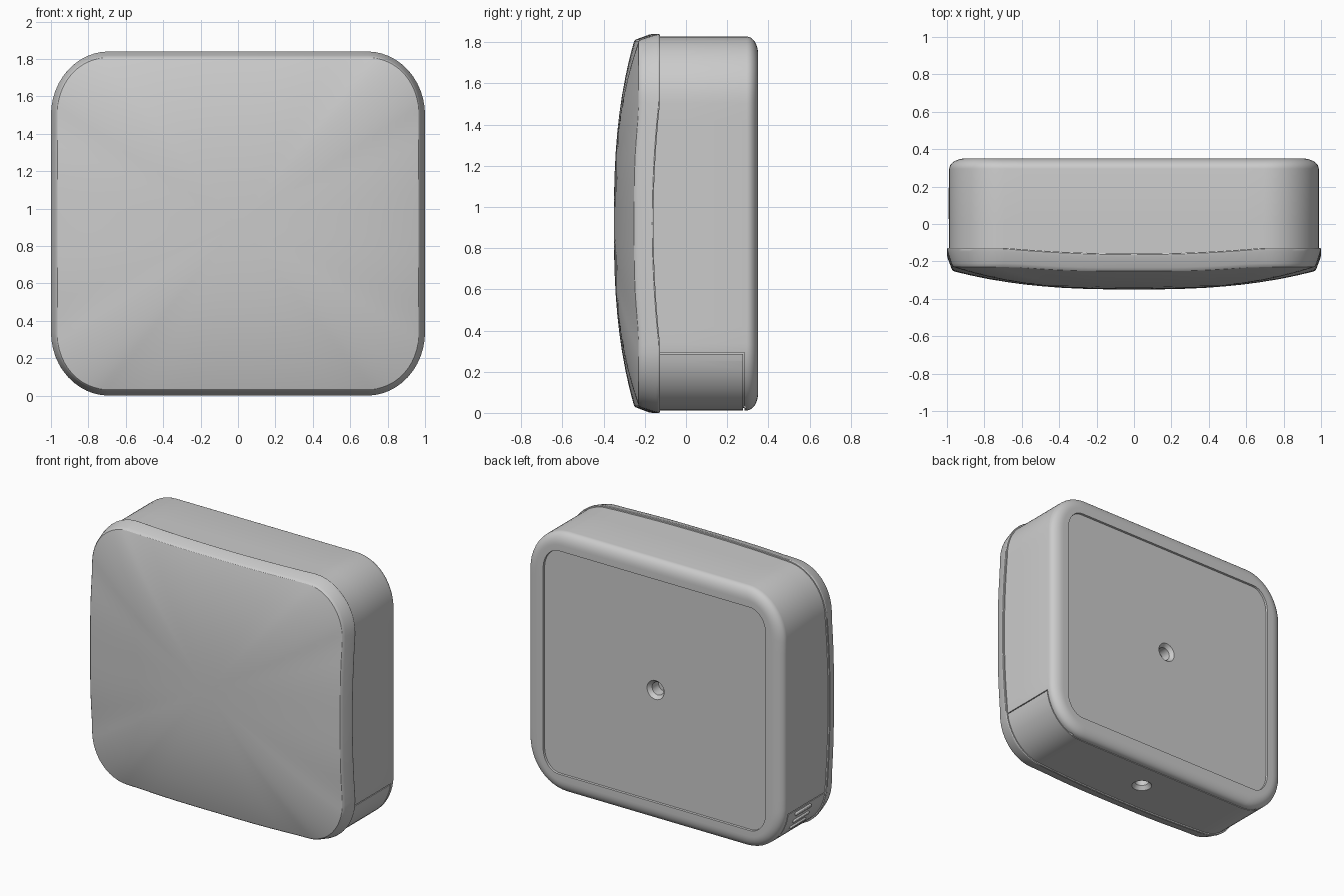
import bpy, bmesh
from math import sin, cos, pi, atan2, radians

if "Cube" in bpy.data.objects:
    bpy.data.objects.remove(bpy.data.objects["Cube"])

MID = 0.92          # half height of the case
CORNER, SIDE = 12, 14


def outline(inset=0.0):
    """Rounded rectangle as (x, z, bow); bow is 0 on corners and 1 mid-side."""
    w, h = 1 - inset, MID - inset
    a, b = 0.31 - 1.35 * inset, 0.34 - 1.35 * inset
    corners = []
    for k, (sx, sz) in enumerate([(1, 1), (-1, 1), (-1, -1), (1, -1)]):
        angles = [(k + j / CORNER) * pi / 2 for j in range(CORNER + 1)]
        corners.append([(sx * (w - a) + a * cos(t), sz * (h - b) + b * sin(t), 0) for t in angles])
    pts = []
    for k in range(4):
        pts += corners[k]
        p, q = corners[k][-1], corners[(k + 1) % 4][0]
        for j in range(1, SIDE):
            s = j / SIDE
            pts.append((p[0] + (q[0] - p[0]) * s, p[1] + (q[1] - p[1]) * s, 4 * s * (1 - s)))
    return pts


def ring(inset, y, bow=0.0, soft=False, scale=1.0):
    out = []
    for x, z, b in outline(inset):
        if soft:
            b = b * b * (3 - 2 * b)
        out.append((x * scale, y + bow * b, MID + z * scale))
    return out


def loft(name, rings, caps=True, closed=False, cut_z=None):
    """Skin a stack of equal rings, optionally fanned shut at both ends."""
    bm = bmesh.new()
    vs = [[bm.verts.new(c) for c in r] for r in rings]
    n = len(rings[0])
    pairs = list(zip(vs, vs[1:])) + ([(vs[-1], vs[0])] if closed else [])
    for r0, r1 in pairs:
        for i in range(n):
            j = (i + 1) % n
            bm.faces.new((r0[i], r0[j], r1[j], r1[i]))
    if caps:
        for r in (vs[0], vs[-1]):
            c = bm.verts.new([sum(v.co[k] for v in r) / n for k in range(3)])
            for i in range(n):
                bm.faces.new((r[i], r[(i + 1) % n], c))
    if cut_z is not None:
        bmesh.ops.bisect_plane(bm, geom=bm.verts[:] + bm.edges[:] + bm.faces[:],
                               plane_co=(0, 0, cut_z), plane_no=(0, 0, 1), clear_outer=True)
        bmesh.ops.holes_fill(bm, edges=[e for e in bm.edges if e.is_boundary], sides=0)
    bmesh.ops.recalc_face_normals(bm, faces=bm.faces[:])
    return finish(name, bm)


def finish(name, bm):
    me = bpy.data.meshes.new(name)
    bm.to_mesh(me)
    bm.free()
    ob = bpy.data.objects.new(name, me)
    bpy.context.collection.objects.link(ob)
    return ob


def box(name, centre, size):
    bm = bmesh.new()
    bmesh.ops.create_cube(bm, size=1)
    for v in bm.verts:
        v.co = [v.co[k] * size[k] for k in range(3)]
    ob = finish(name, bm)
    ob.location = centre
    return ob


def activate(ob):
    bpy.ops.object.select_all(action='DESELECT')
    ob.select_set(True)
    bpy.context.view_layer.objects.active = ob


def carve(ob, cutter):
    cutter.hide_render = True
    bpy.context.view_layer.update()
    m = ob.modifiers.new("cut", 'BOOLEAN')
    m.operation, m.solver, m.object = 'DIFFERENCE', 'EXACT', cutter
    activate(ob)
    bpy.ops.object.modifier_apply(modifier=m.name)
    bpy.data.objects.remove(cutter)


def smooth(ob):
    activate(ob)
    bpy.ops.object.shade_smooth_by_angle(angle=radians(30))


# Domed front cover: lip, tapered band, rounded edge, shallow dome
BACK, BACK_BOW = -0.127, -0.031
EDGE, EDGE_BOW = -0.23, -0.022
rings = [ring(0.03, BACK, BACK_BOW),
         ring(0.003, BACK, BACK_BOW),
         ring(0.0, BACK - 0.006, BACK_BOW),
         ring(0.002, BACK - 0.02, BACK_BOW),
         ring(0.022, EDGE + 0.02, EDGE_BOW, True),
         ring(0.027, EDGE + 0.008, EDGE_BOW, True),
         ring(0.034, EDGE, EDGE_BOW, True)]
for t in (0.987, 0.96, 0.92, 0.87, 0.8, 0.7, 0.6, 0.5, 0.4, 0.3, 0.2, 0.1, 0.03):
    f = t ** 2.6
    rings.append(ring(0.034, -0.35 + (EDGE + 0.35) * f, EDGE_BOW * f, True, t))
front_cover = loft("front_cover", rings)

# Case body: straight walls, rounded back edge, recessed back panel, screw hole
IN = 0.012
rings = [ring(IN, BACK - 0.01, BACK_BOW), ring(IN, 0.0), ring(IN, 0.295)]
for i in range(1, 9):
    t = i / 8 * pi / 2
    rings.append(ring(IN + 0.085 * (1 - cos(t)), 0.295 + 0.055 * sin(t)))
rings += [ring(0.14, 0.35), ring(0.142, 0.336)]
panel = outline(0.142)
for r, y in ((0.066, 0.336), (0.045, 0.31), (0.045, 0.24)):
    rings.append([(r * cos(atan2(z, x)), y, MID + r * sin(atan2(z, x))) for x, z, b in panel])
body = loft("case_body", rings)

# Screw hole in the underside
hole = [[(r * cos(i * pi / 16), 0.08 + r * sin(i * pi / 16), z) for i in range(32)]
        for r, z in ((0.066, -0.01), (0.066, 0.013), (0.045, 0.04), (0.045, 0.12))]
carve(body, loft("hole_cutter", hole))

# Seam lines of the lower cover: round the bottom and up both sides
seam = [ring(-0.01, 0.277), ring(0.024, 0.277), ring(0.024, 0.283), ring(-0.01, 0.283)]
carve(body, loft("seam_cutter", seam, caps=False, closed=True, cut_z=0.2905))
for s in (-1, 1):
    carve(body, box("side_seam_cutter", (s * 1.0, 0.03, 0.29), (0.06, 0.506, 0.006)))

# Grip ribs on the lower left corner
for k, deg in enumerate((14, 24, 34)):
    t = radians(deg)
    rib = box(f"grip_rib_{k + 1}", (-0.69 - 0.298 * cos(t), 0.11, 0.34 - 0.328 * sin(t)),
              (0.024, 0.17, 0.024))
    rib.rotation_euler.y = -t
    bev = rib.modifiers.new("round", 'BEVEL')
    bev.width, bev.segments = 0.006, 2
    smooth(rib)

smooth(front_cover)
smooth(body)
